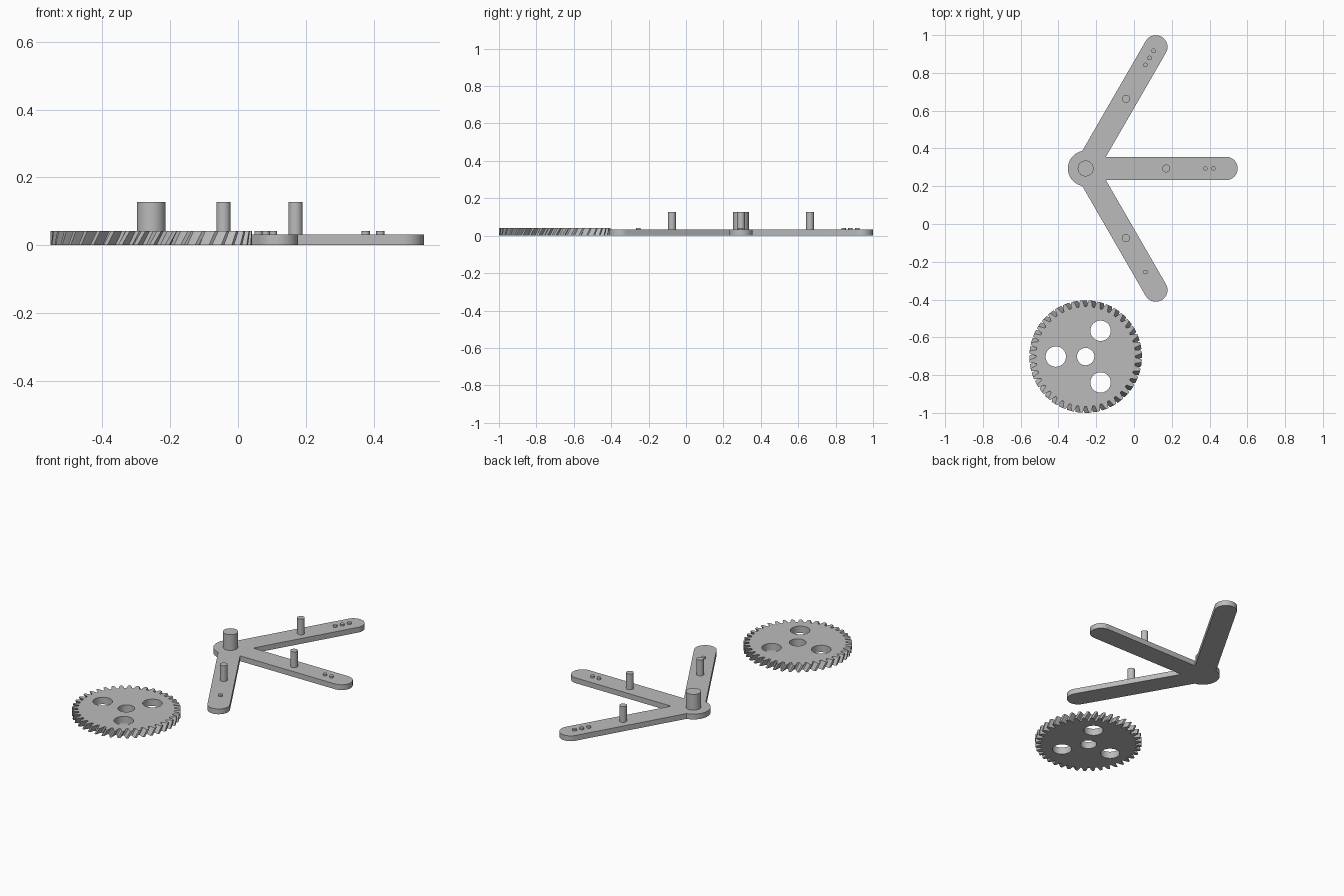
import bpy, bmesh
from math import sin, cos, pi, asin, radians

cube = bpy.data.objects.get("Cube")
if cube:
    bpy.data.objects.remove(cube, do_unlink=True)

grey = bpy.data.materials.new("plain_grey")
grey.use_nodes = True
colour = (0.5, 0.5, 0.5, 1)
grey.diffuse_color = colour
grey.node_tree.nodes["Principled BSDF"].inputs["Base Color"].default_value = colour


def plate(name, loops, height, location, twist=0.0):
    """Extrude an outline (first loop) with holes (other loops); twist turns the outline's top."""
    bm = bmesh.new()
    caps = ([], [])
    for k, loop in enumerate(loops):
        t = twist if k == 0 else 0.0
        low = [bm.verts.new((x, y, 0)) for x, y in loop]
        top = [bm.verts.new((x * cos(t) - y * sin(t), x * sin(t) + y * cos(t), height))
               for x, y in loop]
        n = len(loop)
        for i in range(n):
            j = (i + 1) % n
            bm.faces.new((low[i], low[j], top[j], top[i]))
        for cap, ring in zip(caps, (low, top)):
            cap += [bm.edges.get((ring[i], ring[(i + 1) % n])) for i in range(n)]
    for cap in caps:
        bmesh.ops.triangle_fill(bm, use_beauty=True, use_dissolve=False, edges=cap)
    bmesh.ops.recalc_face_normals(bm, faces=bm.faces)
    mesh = bpy.data.meshes.new(name)
    bm.to_mesh(mesh)
    bm.free()
    mesh.materials.append(grey)
    obj = bpy.data.objects.new(name, mesh)
    bpy.context.collection.objects.link(obj)
    obj.location = location
    bpy.ops.object.select_all(action='DESELECT')
    obj.select_set(True)
    bpy.context.view_layer.objects.active = obj
    bpy.ops.object.shade_smooth_by_angle(angle=radians(25))
    return obj


def arc(cx, cy, r, start, end, steps):
    return [(cx + r * cos(start + (end - start) * i / steps),
             cy + r * sin(start + (end - start) * i / steps)) for i in range(steps + 1)]


def circle(cx, cy, r, steps=40):
    return arc(cx, cy, r, 0, 2 * pi, steps)[:-1]


# Three-armed bracket: round hub and round-ended arms in one outline
HUB_X, HUB_Y = -0.256, 0.294
HUB_R, HALF, REACH, THICK = 0.094, 0.062, 0.743, 0.032
ARMS = {"lower": -pi / 3, "middle": 0.0, "upper": pi / 3}
outline = []
for a in ARMS.values():
    outline += arc(REACH * cos(a), REACH * sin(a), HALF, a - pi / 2, a + pi / 2, 20)
    if a < 1:
        crotch = HALF / sin(pi / 6)
        outline.append((crotch * cos(a + pi / 6), crotch * sin(a + pi / 6)))
spread = pi / 3 + asin(HALF / HUB_R)
outline += arc(0, 0, HUB_R, spread, 2 * pi - spread, 32)
plate("three_arm_bracket", [outline], THICK, (HUB_X, HUB_Y, 0))

# Hub post, one pin per arm, and one to three counting dots near the arm ends
PIN_H = 0.127 - THICK
plate("hub_post", [circle(0, 0, 0.042)], PIN_H, (HUB_X, HUB_Y, THICK))
for count, (label, a) in enumerate(ARMS.items(), 1):
    def on_arm(d):
        return (HUB_X + d * cos(a), HUB_Y + d * sin(a), THICK)
    plate(label + "_arm_pin", [circle(0, 0, 0.021, 32)], PIN_H, on_arm(0.426))
    for i in range(count):
        plate(f"{label}_arm_dot_{i + 1}", [circle(0, 0, 0.012, 24)], 0.01,
              on_arm(0.633 + 0.043 * i))

# Helical gear with a bore and three round openings
TEETH = 40
PITCH = 2 * pi / TEETH
ROOT, MID, TIP = 0.264, 0.283, 0.298
tooth = [(-0.37, ROOT), (-0.25, MID), (-0.13, TIP), (0.13, TIP), (0.25, MID), (0.37, ROOT)]
gear = [(r * cos((k + f) * PITCH), r * sin((k + f) * PITCH))
        for k in range(TEETH) for f, r in tooth]
holes = [circle(0, 0, 0.046)]
holes += [circle(0.158 * cos(a), 0.158 * sin(a), 0.054) for a in (pi / 3, pi, -pi / 3)]
plate("helical_gear", [gear] + holes, 0.042, (HUB_X, -0.702, 0), twist=0.08)
